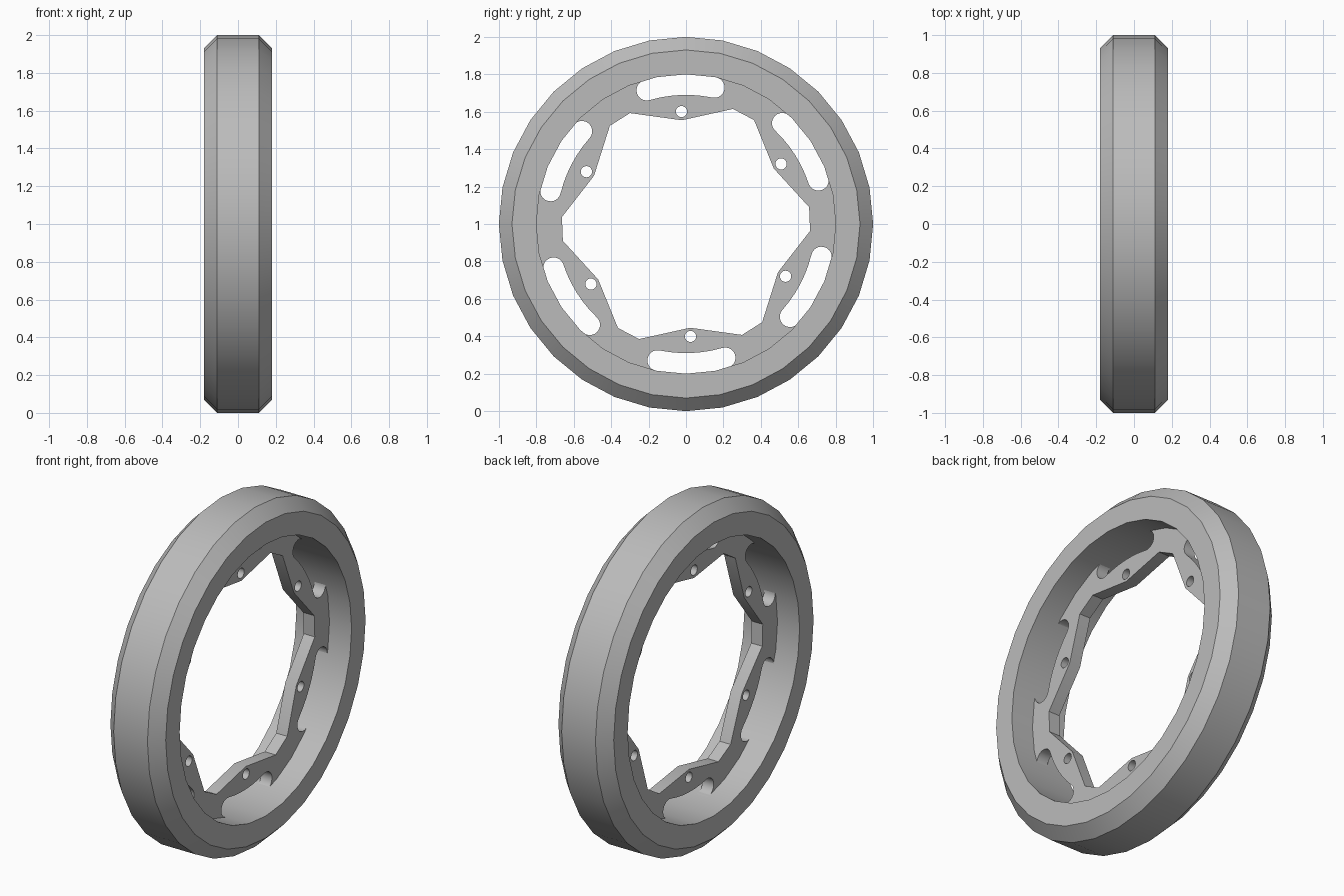
import bpy, bmesh, math
from mathutils import Matrix, Vector

cube = bpy.data.objects.get("Cube")
if cube:
    bpy.data.objects.remove(cube, do_unlink=True)

SEGMENTS = 32
CENTRE = Vector((0, 0, 1))

grey = bpy.data.materials.new("plain_grey")
grey.use_nodes = True
colour = (0.5, 0.5, 0.5, 1)
grey.diffuse_color = colour
grey.node_tree.nodes["Principled BSDF"].inputs["Base Color"].default_value = colour


def finish(obj, angle):
    obj.data.materials.clear()
    obj.data.materials.append(grey)
    bpy.ops.object.select_all(action="DESELECT")
    obj.select_set(True)
    bpy.context.view_layer.objects.active = obj
    bpy.ops.object.shade_smooth_by_angle(angle=math.radians(angle))


def polar(radius, angle):
    return Vector((radius * math.cos(angle), radius * math.sin(angle)))


def arc(radius, start, end, steps, middle=Vector((0, 0))):
    return [middle + polar(radius, start + (end - start) * i / steps)
            for i in range(steps + 1)]


def circle(radius, steps, middle=Vector((0, 0))):
    return arc(radius, 0, math.tau, steps, middle)[:-1]


# Outer rim: a chamfered profile spun around the x axis
bm = bmesh.new()
profile = [(-0.18, 0.8), (-0.18, 0.93), (-0.11, 1), (0.11, 1), (0.18, 0.93), (0.18, 0.8)]
verts = [bm.verts.new((x, r, 0)) for x, r in profile]
edges = [bm.edges.new((v, verts[i - 1])) for i, v in enumerate(verts)]
bmesh.ops.spin(bm, geom=verts + edges, cent=(0, 0, 0), axis=(1, 0, 0),
               angle=math.tau, steps=SEGMENTS, use_merge=True)
bmesh.ops.remove_doubles(bm, verts=bm.verts, dist=0.0001)
bmesh.ops.recalc_face_normals(bm, faces=bm.faces)
mesh = bpy.data.meshes.new("outer_rim")
bm.to_mesh(mesh)
bm.free()
rim = bpy.data.objects.new("outer_rim", mesh)
rim.location = CENTRE
bpy.context.collection.objects.link(rim)
finish(rim, 30)

# Mounting flange: outlines of the plate, its opening, slots and bolt holes
outlines = [circle(0.83, SEGMENTS)]
opening = []
for i in range(6):
    a = math.radians(92.3 + 60 * i)
    # One inward point of the opening with the shoulders on either side
    opening += [polar(0.664, a - math.radians(24.5)), polar(0.555, a),
                polar(0.664, a + math.radians(24.5))]
    outlines.append(circle(0.03, 20, polar(0.601, a)))
    # Curved slot with rounded ends
    lo, hi = a - 0.245, a + 0.245
    outlines.append(arc(0.8, lo, hi, 6)
                    + arc(0.055, hi, hi + math.pi, 10, polar(0.745, hi))[1:-1]
                    + arc(0.69, hi, lo, 6)
                    + arc(0.055, lo + math.pi, lo + math.tau, 10, polar(0.745, lo))[1:-1])
outlines.append(opening)

curve = bpy.data.curves.new("mounting_flange", "CURVE")
curve.dimensions = "2D"
curve.fill_mode = "BOTH"
curve.extrude = 0.036
for outline in outlines:
    spline = curve.splines.new("POLY")
    spline.points.add(len(outline) - 1)
    for point, co in zip(spline.points, outline):
        point.co = (co.x, co.y, 0, 1)
    spline.use_cyclic_u = True
flange = bpy.data.objects.new("mounting_flange", curve)
bpy.context.collection.objects.link(flange)
# Stand the flat outline up so that its thickness runs along x
flange.matrix_world = Matrix.Translation(CENTRE) @ Matrix(
    ((0, 0, 1), (1, 0, 0), (0, 1, 0))).to_4x4()
bpy.ops.object.select_all(action="DESELECT")
flange.select_set(True)
bpy.context.view_layer.objects.active = flange
bpy.ops.object.convert(target="MESH")
flange = bpy.context.view_layer.objects.active
bm = bmesh.new()
bm.from_mesh(flange.data)
bmesh.ops.remove_doubles(bm, verts=bm.verts, dist=0.0001)
bmesh.ops.recalc_face_normals(bm, faces=bm.faces)
bm.to_mesh(flange.data)
bm.free()
finish(flange, 25)
